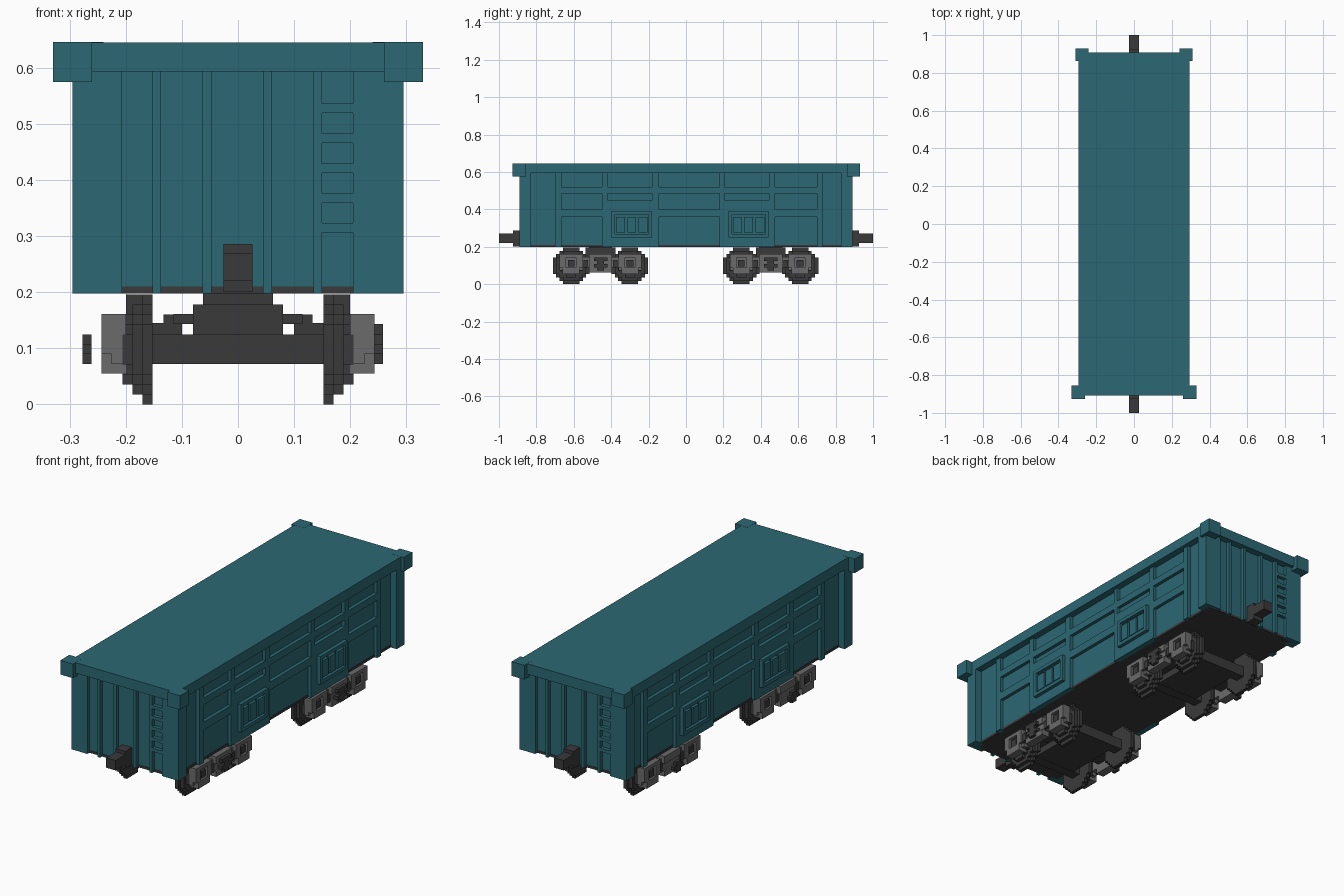
import bpy, bmesh, math

V = 0.0178  # block size of the stepped style


def material(name, rgb):
    m = bpy.data.materials.new(name)
    m.diffuse_color = (*rgb, 1)
    return m


TEAL = material("teal paint", (0.025, 0.140, 0.175))
DARK = material("dark iron", (0.042, 0.042, 0.042))
GREY = material("grey steel", (0.145, 0.145, 0.145))


def finish(name, mat, bm):
    bmesh.ops.recalc_face_normals(bm, faces=bm.faces)
    me = bpy.data.meshes.new(name)
    bm.to_mesh(me)
    bm.free()
    me.materials.append(mat)
    ob = bpy.data.objects.new(name, me)
    bpy.context.collection.objects.link(ob)
    return ob


def boxes(name, mat, items):
    """One object made of boxes given as x0, x1, y0, y1, z0, z1."""
    bm = bmesh.new()
    for x0, x1, y0, y1, z0, z1 in items:
        vs = bmesh.ops.create_cube(bm, size=1)["verts"]
        for v in vs:
            v.co = (x0 if v.co.x < 0 else x1, y0 if v.co.y < 0 else y1,
                    z0 if v.co.z < 0 else z1)
    return finish(name, mat, bm)


def mirror_x(items):
    return items + [(-b, -a, *r) for a, b, *r in items]


def mirror_y(items):
    return items + [(a, b, -d, -c, e, f) for a, b, c, d, e, f in items]


def turned(items):
    return items + [(-b, -a, -d, -c, e, f) for a, b, c, d, e, f in items]


def stepped_disc(bm, x0, x1, cy, cz, n):
    """Blocky disc facing x, with n blocks of radius beyond the middle one."""
    right = []
    for k in range(-n, n + 1):
        w = (round(math.sqrt((n + 0.5) ** 2 - k * k) - 0.5) + 0.5) * V
        right += [(w, (k - 0.5) * V), (w, (k + 0.5) * V)]
    pts = right + [(-y, z) for y, z in reversed(right)]
    clean = [p for i, p in enumerate(pts) if p != pts[i - 1]]
    f = bm.faces.new([bm.verts.new((x0, cy + y, cz + z)) for y, z in clean])
    out = bmesh.ops.extrude_face_region(bm, geom=[f])["geom"]
    bmesh.ops.translate(bm, vec=(x1 - x0, 0, 0),
                        verts=[g for g in out if isinstance(g, bmesh.types.BMVert)])


# --- Body shell, floor and top ---
boxes("body_shell", TEAL, [(-0.26, 0.26, -0.872, 0.872, 0.203, 0.62)])
boxes("floor", DARK, [(-0.262, 0.262, -0.874, 0.874, 0.198, 0.21)])
boxes("top_cover", TEAL, [(-0.295, 0.295, -0.907, 0.907, 0.593, 0.645)])
boxes("top_corner_blocks", TEAL,
      mirror_x([(0.26, 0.33, -0.927, -0.856, 0.575, 0.6455),
                (0.24, 0.31, 0.862, 0.93, 0.575, 0.6455)]))

# --- Corner posts and end ribs ---
boxes("corner_posts", TEAL,
      mirror_x(mirror_y([(0.242, 0.295, 0.828, 0.89, 0.198, 0.6)])))
ribs = [(a, b, -0.89, -0.86, 0.198, 0.6) for a, b in
        [(-0.242, -0.207), (-0.152, -0.137), (-0.063, -0.047),
         (0.045, 0.061), (0.135, 0.15), (0.205, 0.243)]]
boxes("end_ribs", TEAL, turned(ribs))
boxes("ladder_rungs", TEAL,
      turned([(0.148, 0.207, -0.89, -0.86, 0.306 + i * 0.0533, 0.323 + i * 0.0533)
              for i in range(5)]))

# --- Side framing: uprights, rails and door surrounds ---
uprights = [(-0.70, -0.665), (-0.45, -0.42), (-0.18, -0.145),
            (0.18, 0.205), (0.445, 0.475), (0.7, 0.73)]
panels = [(-0.665, -0.45), (-0.145, 0.18), (0.475, 0.7)]
bays = [(-0.42, -0.18), (0.205, 0.445)]
frame = [(0.25, 0.277, a, b, 0.198, 0.6) for a, b in uprights]
frame += [(0.25, 0.277, a, b, z0, z1) for a, b in panels
          for z0, z1 in [(0.36, 0.40), (0.485, 0.52)]]
frame += [(0.25, 0.277, a, b, z0, z1) for a, b in bays
          for z0, z1 in [(0.198, 0.45), (0.485, 0.52)]]
boxes("side_framing", TEAL, mirror_x(frame))

# --- Discharge doors: frame with three raised panes ---
doors = []
for c in (-0.29, 0.335):
    a, b = c - 0.107, c + 0.107
    doors += [(0.27, 0.295, a, b, 0.372, 0.39), (0.27, 0.295, a, b, 0.25, 0.268),
              (0.27, 0.295, a, a + 0.018, 0.26, 0.38),
              (0.27, 0.295, b - 0.018, b, 0.26, 0.38)]
    doors += [(0.27, 0.29, c + d - 0.024, c + d + 0.024, 0.275, 0.358)
              for d in (-0.06, 0, 0.06)]
boxes("side_doors", TEAL, mirror_x(doors))

# --- Couplers ---
boxes("couplers", DARK,
      mirror_y([(-0.026, 0.026, 0.925, 1.0, 0.22, 0.27),
                (-0.026, 0.026, 0.865, 0.925, 0.2, 0.286)]))

# --- Bogies ---
for end, c in (("front", -0.457), ("rear", 0.453)):
    bm = bmesh.new()
    for cy in (c - 0.157, c + 0.157):
        for s in (-1, 1):
            for x, n in ((0.152, 5), (0.17, 4), (0.188, 3)):
                stepped_disc(bm, s * x, s * (x + 0.018), cy, 0.098, n)
    finish(end + "_wheels", DARK, bm)

    boxes(end + "_axles", DARK,
          [(-0.153, 0.153, c + d - 0.026, c + d + 0.026, 0.072, 0.125)
           for d in (-0.157, 0.157)])
    # stepped bolster carrying the body, with a low frame between the axles
    boxes(end + "_bolster", DARK,
          [(-0.062, 0.062, c - 0.062, c + 0.062, 0.178, 0.2),
           (-0.08, 0.08, c - 0.08, c + 0.08, 0.107, 0.178),
           (-0.115, 0.115, c - 0.062, c + 0.062, 0.143, 0.161),
           (-0.115, 0.115, c - 0.157, c + 0.157, 0.073, 0.108)]
          + mirror_x([(0.1, 0.133, c - 0.045, c + 0.045, 0.107, 0.16),
                      (0.13, 0.206, c - 0.045, c + 0.045, 0.107, 0.145),
                      (0.155, 0.2, c - 0.08, c + 0.08, 0.14, 0.196)]))
    # grey side frames: axle boxes, bars and spring pocket
    grey = []
    for d in (-0.157, 0.157):
        y = c + d
        grey += [(0.2, 0.225, y - 0.062, y + 0.062, 0.072, 0.161),
                 (0.2, 0.243, y - 0.045, y + 0.045, 0.055, 0.09),
                 (0.2, 0.243, y - 0.062, y - 0.027, 0.09, 0.161),
                 (0.2, 0.243, y + 0.027, y + 0.062, 0.09, 0.161),
                 (0.2, 0.243, y - 0.03, y + 0.03, 0.143, 0.161)]
    grey += [(0.2, 0.225, c - 0.16, c + 0.16, 0.09, 0.145),
             (0.2, 0.243, c - 0.062, c + 0.062, 0.125, 0.161),
             (0.2, 0.243, c - 0.062, c + 0.062, 0.062, 0.09),
             (0.2, 0.235, c - 0.062, c + 0.062, 0.09, 0.125)]
    boxes(end + "_side_frames", GREY, mirror_x(grey))
    # dark hubs and spring crosses on the outside of the frames
    hubs = mirror_x([(0.22, 0.238, c + d - 0.018, c + d + 0.018, 0.095, 0.13)
                     for d in (-0.157, 0.157)]
                    + [(0.22, 0.238, c + d - 0.012, c + d + 0.012, 0.09, 0.13)
                       for d in (-0.08, 0.08)])
    for x0, x1 in ((0.235, 0.258), (-0.277, -0.261)):
        hubs += [(x0, x1, c - 0.036, c + 0.036, 0.09, 0.108),
                 (x0, x1, c - 0.018, c + 0.018, 0.072, 0.125)]
    hubs += [(0.235, 0.258, c - 0.036, c + 0.036, 0.125, 0.143)]
    boxes(end + "_hubs_and_springs", DARK, hubs)
